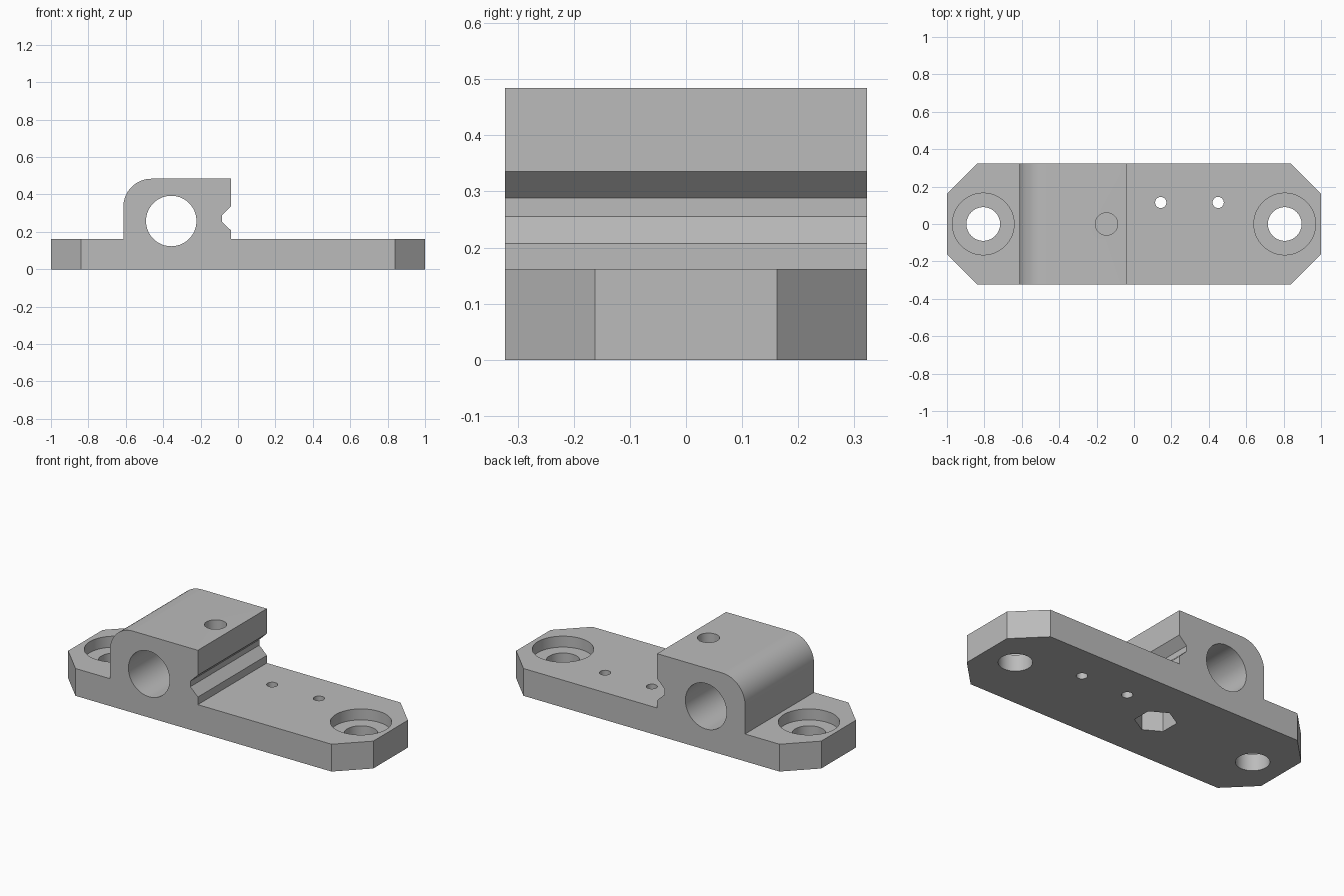
import bpy, bmesh, math

if "Cube" in bpy.data.objects:
    bpy.data.objects.remove(bpy.data.objects["Cube"], do_unlink=True)

HALF_DEPTH = 0.323
SLAB = 0.162
TOP = 0.484
BLOCK_L, BLOCK_R = -0.613, -0.037
FILLET = 0.15

grey = bpy.data.materials.new("plain grey")
grey.use_nodes = True
grey.diffuse_color = (0.5, 0.5, 0.5, 1)
grey.node_tree.nodes["Principled BSDF"].inputs["Base Color"].default_value = (0.5, 0.5, 0.5, 1)


def prism(name, points, direction):
    """Extrude a closed 3D polygon along a direction."""
    bm = bmesh.new()
    face = bm.faces.new([bm.verts.new(p) for p in points])
    grown = bmesh.ops.extrude_face_region(bm, geom=[face])["geom"]
    bmesh.ops.translate(bm, vec=direction,
                        verts=[v for v in grown if isinstance(v, bmesh.types.BMVert)])
    bmesh.ops.recalc_face_normals(bm, faces=bm.faces)
    mesh = bpy.data.meshes.new(name)
    bm.to_mesh(mesh)
    bm.free()
    mesh.materials.append(grey)
    obj = bpy.data.objects.new(name, mesh)
    bpy.context.collection.objects.link(obj)
    return obj


def circle(radius, sides, start=0.0):
    return [(radius * math.cos(start + math.tau * i / sides),
             radius * math.sin(start + math.tau * i / sides)) for i in range(sides)]


def cut(body, name, points, direction):
    """Subtract a prism from the body, then discard the cutter."""
    cutter = prism(name, points, direction)
    cutter.hide_render = True
    mod = body.modifiers.new(name, 'BOOLEAN')
    mod.operation = 'DIFFERENCE'
    mod.solver = 'EXACT'
    mod.object = cutter
    bpy.context.view_layer.objects.active = body
    bpy.ops.object.modifier_apply(modifier=name)
    bpy.data.objects.remove(cutter, do_unlink=True)


def drill(body, name, x, y, radius, z0, z1, sides=64, start=0.0):
    ring = [(x + px, y + py, z0) for px, py in circle(radius, sides, start)]
    cut(body, name, ring, (0, 0, z1 - z0))


# Side profile: slab, raised clamp block with rounded shoulder and V groove
shoulder = [(BLOCK_L + FILLET * (1 - math.cos(a)), TOP - FILLET * (1 - math.sin(a)))
            for a in (math.pi / 2 * i / 16 for i in range(17))]
groove = [(BLOCK_R, 0.336), (-0.086, 0.288), (-0.086, 0.255), (BLOCK_R, 0.207)]
profile = ([(-1, 0), (-1, SLAB), (BLOCK_L, SLAB)] + shoulder + [(BLOCK_R, TOP)]
           + groove + [(BLOCK_R, SLAB), (1, SLAB), (1, 0)])
bracket = prism("clamp_bracket", [(x, -HALF_DEPTH, z) for x, z in profile],
                (0, 2 * HALF_DEPTH, 0))

# Chamfered slab corners
for sx in (-1, 1):
    for sy in (-1, 1):
        corner = [(0.839, HALF_DEPTH), (1, 0.162), (1.1, 0.062), (1.1, 0.5), (0.739, 0.423)]
        cut(bracket, "corner_cut", [(sx * x, sy * y, -0.1) for x, y in corner], (0, 0, 0.4))

# Counterbored mounting holes at both ends
for x in (-0.806, 0.806):
    drill(bracket, "counterbore", x, 0, 0.165, 0.097, 0.3)
    drill(bracket, "mounting_hole", x, 0, 0.09, -0.1, 0.3)

# Small pin holes
for x in (0.143, 0.45):
    drill(bracket, "pin_hole", x, 0.115, 0.03, -0.1, 0.3, 32)

# Clamp screw hole above, hexagonal nut pocket below
drill(bracket, "screw_hole", -0.147, 0, 0.06, 0.165, 0.6, 48)
drill(bracket, "nut_pocket", -0.147, 0, 0.112, -0.1, 0.15, 6, math.pi / 2)

# Rod bore running front to back
bore = [(-0.357 + px, -0.5, 0.258 + pz) for px, pz in circle(0.135, 72)]
cut(bracket, "rod_bore", bore, (0, 1, 0))

# Smooth round walls, keep edges sharp
bpy.ops.object.select_all(action='DESELECT')
bracket.select_set(True)
bpy.context.view_layer.objects.active = bracket
bpy.ops.object.shade_smooth_by_angle(angle=math.radians(30))
